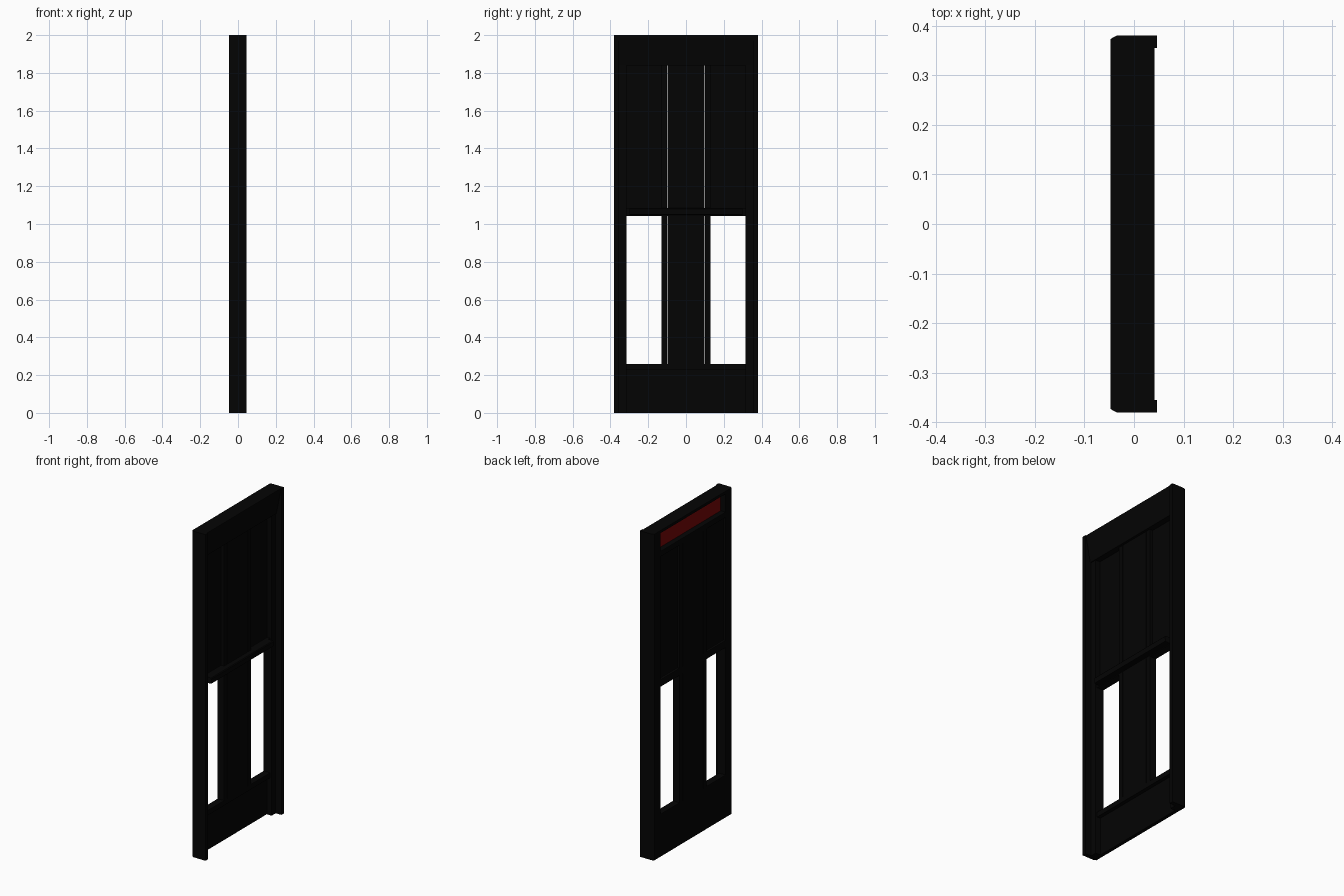
import bpy
import bmesh

cube = bpy.data.objects.get("Cube")
if cube:
    bpy.data.objects.remove(cube, do_unlink=True)


def make_material(name, colour):
    mat = bpy.data.materials.new(name)
    mat.use_nodes = True
    mat.diffuse_color = colour
    bsdf = next(n for n in mat.node_tree.nodes if n.type == "BSDF_PRINCIPLED")
    bsdf.inputs["Base Color"].default_value = colour
    return mat


BLACK = make_material("near black", (0.0012, 0.0012, 0.0012, 1))
RED = make_material("dark red", (0.18, 0.002, 0.002, 1))


def prism(name, points, direction, mat=BLACK):
    """Extrude a closed 3D outline along a direction."""
    bm = bmesh.new()
    face = bm.faces.new([bm.verts.new(p) for p in points])
    grown = bmesh.ops.extrude_face_region(bm, geom=[face])["geom"]
    verts = [g for g in grown if isinstance(g, bmesh.types.BMVert)]
    bmesh.ops.translate(bm, verts=verts, vec=direction)
    bmesh.ops.recalc_face_normals(bm, faces=bm.faces)
    mesh = bpy.data.meshes.new(name)
    bm.to_mesh(mesh)
    bm.free()
    mesh.materials.append(mat)
    obj = bpy.data.objects.new(name, mesh)
    bpy.context.collection.objects.link(obj)
    return obj


def box(name, x, y, z, mat=BLACK):
    outline = [(x[0], y[0], z[0]), (x[1], y[0], z[0]),
               (x[1], y[1], z[0]), (x[0], y[1], z[0])]
    return prism(name, outline, (0, 0, z[1] - z[0]), mat)


def rail(name, profile, half_width):
    """Horizontal bar with an x-z profile, running across the panel."""
    return prism(name, [(x, -half_width, z) for x, z in profile],
                 (0, 2 * half_width, 0))


# Main depths and heights
BACK, SHEET, PLANK, JAMB, LIP = -0.047, -0.026, -0.003, 0.007, 0.046
SILL, TRANSOM, SHELF, TOP_RAIL = 0.26, 1.042, 1.085, 1.84
RECESS_LOW, RECESS_HIGH = 1.872, 1.984
IN = 0.316                    # half width between posts

# Stepped posts, mullions and thin upper sheets, mirrored on both sides
post_profile = [(LIP, 0.381), (LIP, 0.355), (JAMB, 0.355), (JAMB, IN),
                (BACK, IN), (BACK, 0.374), (-0.034, 0.381)]
for side, s in (("left", 1), ("right", -1)):
    prism(f"{side}_post", [(x, s * y, 0) for x, y in post_profile], (0, 0, 2))
    mullion = sorted((s * 0.1015, s * 0.13))
    sheet = sorted((s * 0.13, s * IN))
    box(f"{side}_lower_mullion", (BACK, PLANK), mullion, (SILL, TRANSOM))
    box(f"{side}_upper_mullion", (BACK, PLANK), mullion, (SHELF, TOP_RAIL))
    box(f"{side}_upper_sheet", (-0.033, -0.024), sheet, (SHELF, TOP_RAIL))

# Centre planks, leaving fine slits beside the mullions
for name, z in (("lower", (SILL, TRANSOM)), ("upper", (SHELF, TOP_RAIL))):
    box(f"{name}_centre_plank", (BACK, PLANK), (-0.0985, 0.0985), z)

# Bottom sheet and horizontal rails, with a ledge over the openings
box("bottom_sheet", (BACK, SHEET), (-IN, IN), (0, 0.23))
box("sill_rail", (BACK, PLANK), (-IN, IN), (0.23, SILL))
box("transom", (BACK, PLANK), (-IN, IN), (TRANSOM, SHELF))
rail("ledge", [(PLANK, 1.047), (0.029, 1.051), (0.031, 1.08),
               (0.027, SHELF), (PLANK, SHELF)], 0.3)

# Header: sloping front, thin cap and an open recess behind
rail("header", [(-0.01, TOP_RAIL), (0.012, TOP_RAIL), (0.041, 1.985),
                (0.041, 2), (BACK, 2), (BACK, RECESS_HIGH),
                (-0.01, RECESS_HIGH)], 0.355)
box("header_sill", (BACK, -0.01), (-IN, IN), (TOP_RAIL, RECESS_LOW))
box("red_plate", (-0.014, -0.0095), (-IN, IN), (RECESS_LOW, RECESS_HIGH), RED)
